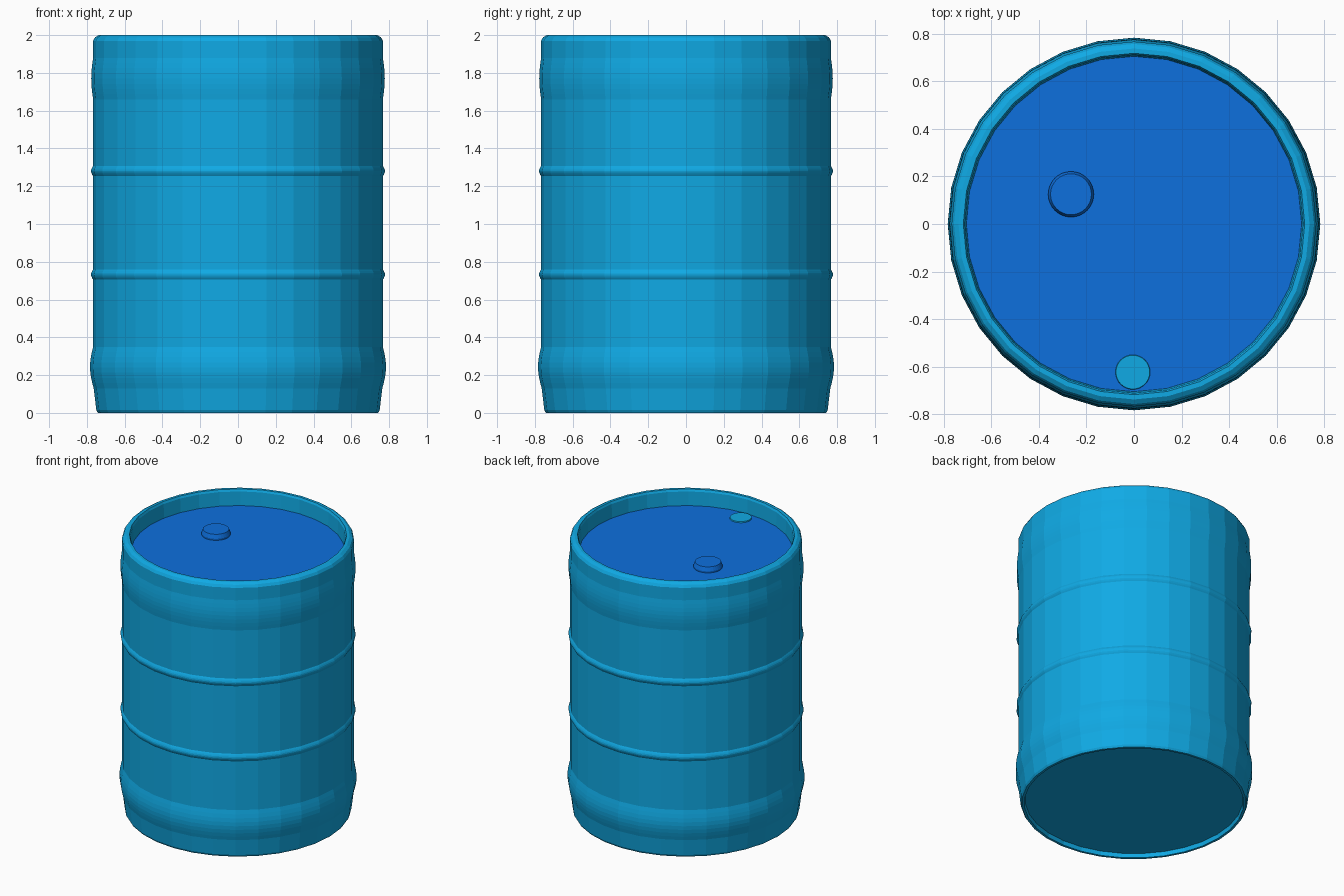
import bpy, bmesh, math

if "Cube" in bpy.data.objects:
    bpy.data.objects.remove(bpy.data.objects["Cube"])

SEG = 32


def material(name, rgb):
    m = bpy.data.materials.new(name)
    m.diffuse_color = (*rgb, 1.0)
    m.use_nodes = True
    m.node_tree.nodes["Principled BSDF"].inputs["Base Color"].default_value = m.diffuse_color
    return m


SHELL = material("light blue", (0.005, 0.40, 0.78))
LID = material("deep blue", (0.004, 0.16, 0.73))


def lathe(name, profile, mat, seg=SEG, loc=(0, 0, 0), cap_start=False, cap_end=False):
    """Spin an (r, z) profile around z, optionally closing its ends with discs."""
    bm = bmesh.new()
    rings = []
    for r, z in profile:
        rings.append([bm.verts.new((r * math.cos(2 * math.pi * i / seg),
                                    r * math.sin(2 * math.pi * i / seg), z))
                      for i in range(seg)])
    for a, b in zip(rings, rings[1:]):
        for i in range(seg):
            j = (i + 1) % seg
            bm.faces.new((a[i], a[j], b[j], b[i]))
    if cap_start:
        bm.faces.new(rings[0][::-1])
    if cap_end:
        bm.faces.new(rings[-1])
    me = bpy.data.meshes.new(name)
    bm.to_mesh(me)
    bm.free()
    me.materials.append(mat)
    ob = bpy.data.objects.new(name, me)
    ob.location = loc
    bpy.context.collection.objects.link(ob)
    return ob


def bulge(z0, z1, r0, r1, height, steps):
    """Rounded swelling between two heights on the wall."""
    pts = []
    for k in range(steps + 1):
        t = k / steps
        pts.append((r0 + (r1 - r0) * t + height * math.sin(math.pi * t), z0 + (z1 - z0) * t))
    return pts


R = 0.767

# Shell: recessed base, wall with two swellings and two thin hoops, rolled rim, inner wall
profile = [(0.72, 0.03), (0.725, 0.0), (0.742, 0.0), (0.75, 0.015)]
profile += bulge(0.13, 0.35, 0.764, R, 0.018, 8)
profile += bulge(0.705, 0.76, R, R, 0.011, 6)
profile += bulge(1.253, 1.308, R, R, 0.011, 6)
profile += bulge(1.66, 1.88, R, R, 0.010, 8)
profile += [(R, 1.97), (0.757, 1.988), (0.738, 2.0), (0.718, 2.0), (0.711, 1.985), (0.705, 1.88)]
lathe("barrel_shell", profile, SHELL, cap_start=True)

# Sunken lid
lathe("lid", [(0.705, 1.86), (0.705, 1.885)], LID, cap_start=True, cap_end=True)

# Raised screw cap
lathe("screw_cap", [(0.095, 0.0), (0.096, 0.012), (0.086, 0.04)], LID,
      loc=(-0.265, 0.125, 1.885), cap_start=True, cap_end=True)

# Small flush vent plug
lathe("vent_plug", [(0.073, 0.0), (0.071, 0.008)], SHELL,
      loc=(-0.005, -0.623, 1.885), cap_start=True, cap_end=True)
